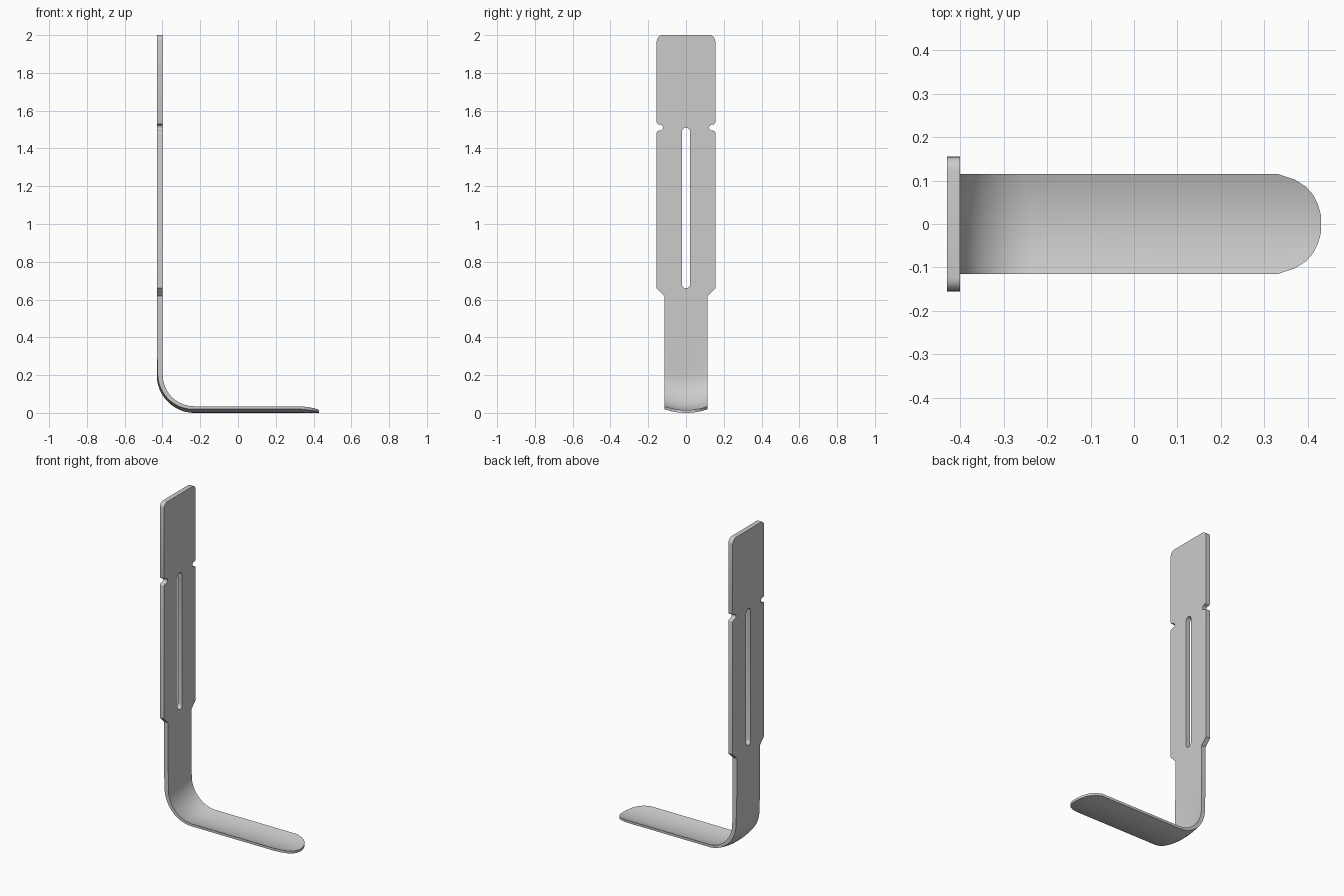
import bpy, bmesh, math

if "Cube" in bpy.data.objects:
    bpy.data.objects.remove(bpy.data.objects["Cube"])

XO, XI = -0.43, -0.40      # outer and inner faces of the handle
HW = 0.115                 # half width of shank and blade
R = 0.2                    # outer bend radius


def finish(bm, name, angle):
    bmesh.ops.remove_doubles(bm, verts=bm.verts, dist=1e-5)
    bmesh.ops.recalc_face_normals(bm, faces=bm.faces)
    me = bpy.data.meshes.new(name)
    bm.to_mesh(me)
    bm.free()
    ob = bpy.data.objects.new(name, me)
    bpy.context.collection.objects.link(ob)
    bpy.ops.object.select_all(action='DESELECT')
    ob.select_set(True)
    bpy.context.view_layer.objects.active = ob
    bpy.ops.object.shade_smooth_by_angle(angle=math.radians(angle))
    return ob


def arc(cy, cz, r, a0, a1, n=6):
    return [(cy + r * math.cos(math.radians(a0 + (a1 - a0) * i / n)),
             cz + r * math.sin(math.radians(a0 + (a1 - a0) * i / n))) for i in range(n + 1)]


# Handle: half outline with side notch and half of the central slot
half = [(0, 2.0)]
half += arc(0.123, 1.968, 0.032, 90, 0)
half += arc(0.143, 1.538, 0.012, 0, -90, 3)
half += arc(0.138, 1.51, 0.016, 90, 270)
half += arc(0.145, 1.484, 0.010, 90, 0, 3)
half += [(0.155, 0.66), (HW, 0.62), (HW, 0.6), (0, 0.6)]
half += arc(0, 0.682, 0.022, -90, 0, 4)
half += arc(0, 1.488, 0.022, 0, 90, 4)
bm = bmesh.new()
for s in (1, -1):
    a = [bm.verts.new((XO, s * y, z)) for y, z in half]
    b = [bm.verts.new((XI, s * y, z)) for y, z in half]
    bm.faces.new(a)
    bm.faces.new(b)
    for i in range(len(half)):
        j = (i + 1) % len(half)
        on_centre = abs(half[i][0]) < 1e-6 and abs(half[j][0]) < 1e-6
        joins_shank = half[i][1] == half[j][1] == 0.6
        if not (on_centre or joins_shank):
            bm.faces.new((a[i], a[j], b[j], b[i]))
finish(bm, "slotted_handle", 40)

# Shank, bend and blade: stations of (x, z, inward normal x, z, trough blend, half width)
st = [(XO, z, 1, 0, b, HW) for z, b in ((0.6, 0), (0.38, 0), (0.29, 0.12))]
for i in range(17):
    t = math.pi / 2 * i / 16
    c, s = math.cos(t), math.sin(t)
    st.append((XO + R - R * c, R - R * s, c, s, 0.25 + 0.75 * i / 16, HW))
tip = [(0.0, HW), (0.33, HW), (0.37, 0.102), (0.395, 0.086), (0.412, 0.067),
       (0.423, 0.045), (0.43, 0.02)]
st += [(x, 0, 0, 1, 1, w) for x, w in tip]

N = 16
bm = bmesh.new()
rings = []
for x, z, nx, nz, b, w in st:
    outer, inner = [], []
    for k in range(N + 1):
        y = w * (2 * k / N - 1)
        sag = 0.02 * (y / HW) ** 2
        d0 = b * sag
        d1 = (1 - b) * 0.03 + b * (0.015 + sag)
        outer.append(bm.verts.new((x + nx * d0, y, z + nz * d0)))
        inner.append(bm.verts.new((x + nx * d1, y, z + nz * d1)))
    rings.append(outer + inner[::-1])
M = 2 * (N + 1)
for p, q in zip(rings, rings[1:]):
    for i in range(M):
        j = (i + 1) % M
        bm.faces.new((p[i], p[j], q[j], q[i]))
bm.faces.new(rings[-1])
finish(bm, "curved_blade", 40)
